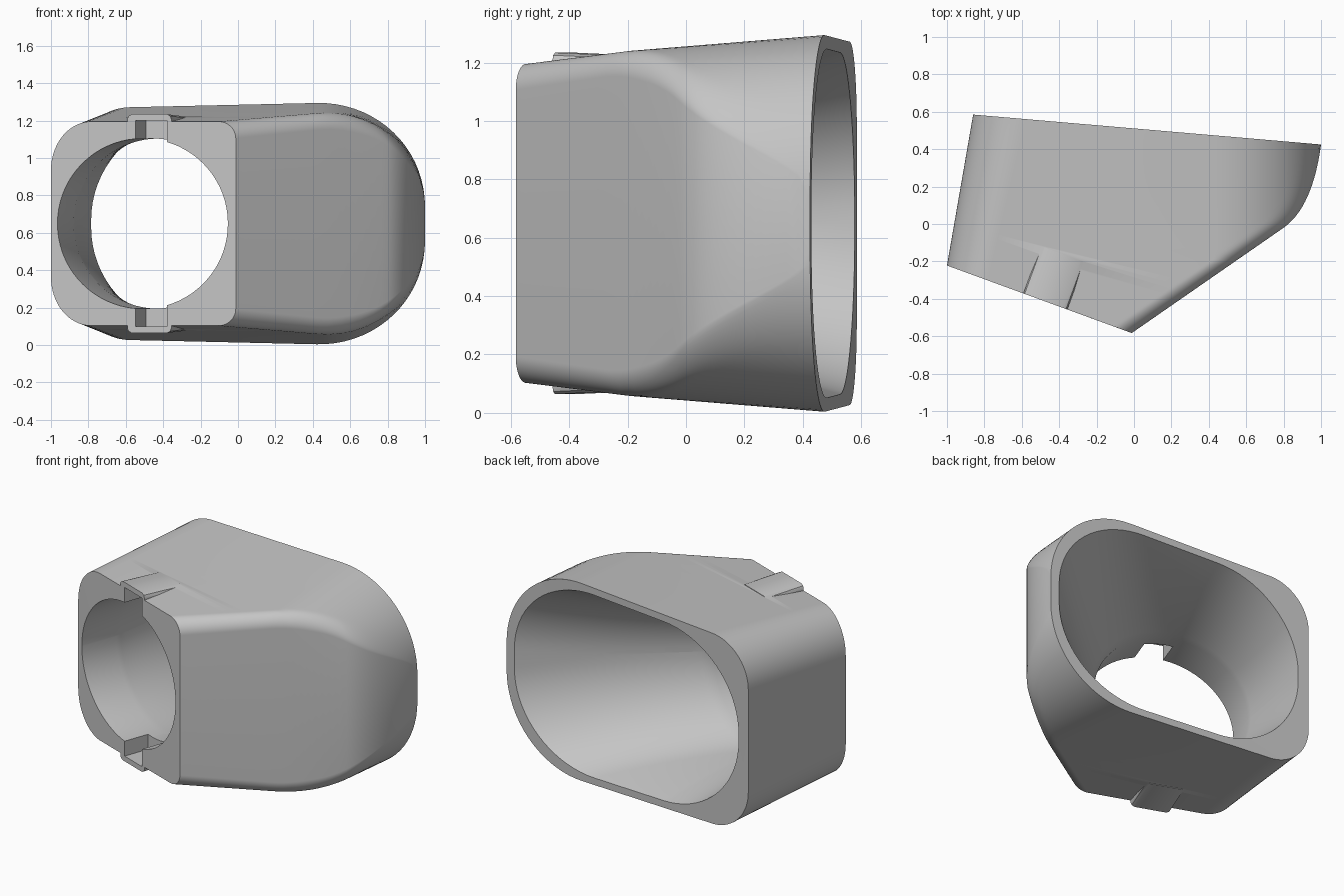
import bpy, bmesh
from math import sin, cos, pi, sqrt
from mathutils import Vector

cube = bpy.data.objects.get("Cube")
if cube:
    bpy.data.objects.remove(cube, do_unlink=True)

MID = 0.649                              # height of the symmetry plane
ORIGIN = Vector((-1.0, -0.222))          # left end of the front face
U = Vector((0.985, -0.36)).normalized()  # along the front face
N = Vector((-U.y, U.x))                  # into the body

grey = bpy.data.materials.new("grey_plastic")
grey.use_nodes = True
grey.diffuse_color = (0.56, 0.56, 0.56, 1)
grey.node_tree.nodes["Principled BSDF"].inputs["Base Color"].default_value = (0.56, 0.56, 0.56, 1)


def lerp(a, b, t):
    return a + (b - a) * t


def plan(u, d):
    """Plan point from distance along the front face and depth behind it."""
    return ORIGIN + U * u + N * d


def ramp(x, stops):
    """Piecewise linear lookup."""
    for (x0, y0), (x1, y1) in zip(stops, stops[1:]):
        if x <= x1:
            return lerp(y0, y1, max(0, (x - x0) / (x1 - x0)))
    return stops[-1][1]


def path(s, start, bend, control, end):
    """Straight run, then a curve to the back edge."""
    start, bend, control, end = map(Vector, (start, bend, control, end))
    if s <= 0.6:
        return start.lerp(bend, s / 0.6)
    t = (s - 0.6) / 0.4
    return bend.lerp(control, t).lerp(control.lerp(end, t), t)


def ellipse(a, b):
    """Corner rounding: height lost at distance e from the end."""
    return lambda p, e: b * (1 - sqrt(max(0, 1 - (1 - e / a) ** 2)))


def trimmed_barrel(fillet_a, fillet_b):
    """Large round end of the body, cut by the slanted side with a fillet."""
    def drop(p, e):
        x = min(max(0, p.x - 0.42), 0.58)
        barrel = 0.565 * (1 - sqrt(1 - (x / 0.58) ** 2))
        return barrel + (ellipse(fillet_a, fillet_b)(p, e) if e < fillet_a else 0)
    return drop


def section(left, right, h0, draft, round_left, round_right, steps=18):
    """Upright rounded section between two plan points; height grows with depth."""
    along = (right - left).normalized()
    halves = []
    for base, inward, (a, drop) in ((left, along, round_left), (right, -along, round_right)):
        half = []
        for i in range(steps + 1):
            e = a * (1 - cos(pi / 2 * i / steps))
            p = base + inward * e
            half.append((p, h0 + draft * (p - ORIGIN).dot(N) - drop(p, e)))
        halves.append(half)
    top = halves[0] + halves[1][::-1]
    return ([(p.x, p.y, MID + h) for p, h in top]
            + [(p.x, p.y, MID - h) for p, h in reversed(top)])


def make_object(name, bm):
    bmesh.ops.recalc_face_normals(bm, faces=bm.faces)
    mesh = bpy.data.meshes.new(name)
    bm.to_mesh(mesh)
    bm.free()
    mesh.materials.append(grey)
    ob = bpy.data.objects.new(name, mesh)
    bpy.context.collection.objects.link(ob)
    return ob


def prism(name, profile, d0, d1, drop=0.0, sign=1):
    """Profile of (u, height) on the front face, pushed into the body."""
    bm = bmesh.new()
    rings = []
    for d, lower in ((d0, 0), (d1, drop)):
        ring = []
        for u, h in profile:
            p = plan(u, d)
            ring.append(bm.verts.new((p.x, p.y, MID + sign * (h - lower))))
        rings.append(ring)
        bm.faces.new(ring)
    n = len(profile)
    for i in range(n):
        j = (i + 1) % n
        bm.faces.new((rings[0][i], rings[0][j], rings[1][j], rings[1][i]))
    return make_object(name, bm)


bm = bmesh.new()

# Outer skin: drafted body with a slanted side and a rounded end
STEPS = 40
outer = []
for k in range(STEPS + 1):
    s = k / STEPS
    left = ORIGIN.lerp(Vector((-0.86, 0.585)), s)
    right = path(s, (-0.012, -0.583), (0.8, -0.02), (0.955, 0.09), (1, 0.425))
    fillet = ramp(right.y, [(-0.58, 0.09), (-0.15, 0.08), (0, 0.06), (0.425, 0.005)])
    outer.append([bm.verts.new(p) for p in section(
        left, right, 0.546, 0.0867,
        (lerp(0.23, 0.28, s), ellipse(lerp(0.23, 0.28, s), lerp(0.26, 0.28, s))),
        (max(0.11, right.x - 0.42), trimmed_barrel(0.1, fillet)))])

# Inner skin: short round bore, then a straight flare to the wide back opening
BORE, DEPTH, FLARE = 0.25, 0.455, 16
inner = []
for k in range(-1, FLARE + 1):
    t = max(0, k / FLARE)
    d = BORE if k >= 0 else 0
    left = plan(0.037, d).lerp(Vector((-0.785, 0.578)), t)
    right = plan(1.007, d).lerp(Vector((0.94, 0.43)), t)
    a_left, a_right = lerp(0.484, 0.58, t), lerp(0.484, 0.62, t)
    inner.append([bm.verts.new(p) for p in section(
        left, right, lerp(DEPTH, 0.5, t), lerp(0, 0.087, t),
        (a_left, ellipse(a_left, lerp(0.453, 0.55, t))),
        (a_right, ellipse(a_right, lerp(0.453, 0.55, t))))])

# Join both skins with flat rims
loop = outer + inner[::-1]
count = len(outer[0])
for ra, rb in zip(loop, loop[1:] + loop[:1]):
    for i in range(count):
        j = (i + 1) % count
        bm.faces.new((ra[i], ra[j], rb[j], rb[i]))
shell = make_object("shell", bm)

# Raised lugs above and below, then the key slot through both
lug = [(0.435, 0.53), (0.435, 0.56), (0.442, 0.576), (0.46, 0.585),
       (0.66, 0.585), (0.678, 0.576), (0.685, 0.56), (0.685, 0.53)]
slot = [(0.48, -0.551), (0.66, -0.551), (0.66, 0.551), (0.48, 0.551)]
tools = [(prism("top_lug", lug, 0, 0.27, 0.012), 'UNION'),
         (prism("bottom_lug", lug, 0, 0.27, 0.012, -1), 'UNION'),
         (prism("slot_cutter", slot, -0.1, 0.17), 'DIFFERENCE')]
bpy.context.view_layer.objects.active = shell
shell.select_set(True)
for tool, operation in tools:
    mod = shell.modifiers.new(tool.name, 'BOOLEAN')
    mod.operation = operation
    mod.solver = 'EXACT'
    mod.object = tool
    bpy.ops.object.modifier_apply(modifier=mod.name)
    bpy.data.objects.remove(tool, do_unlink=True)

bpy.ops.object.shade_smooth_by_angle(angle=0.6)
